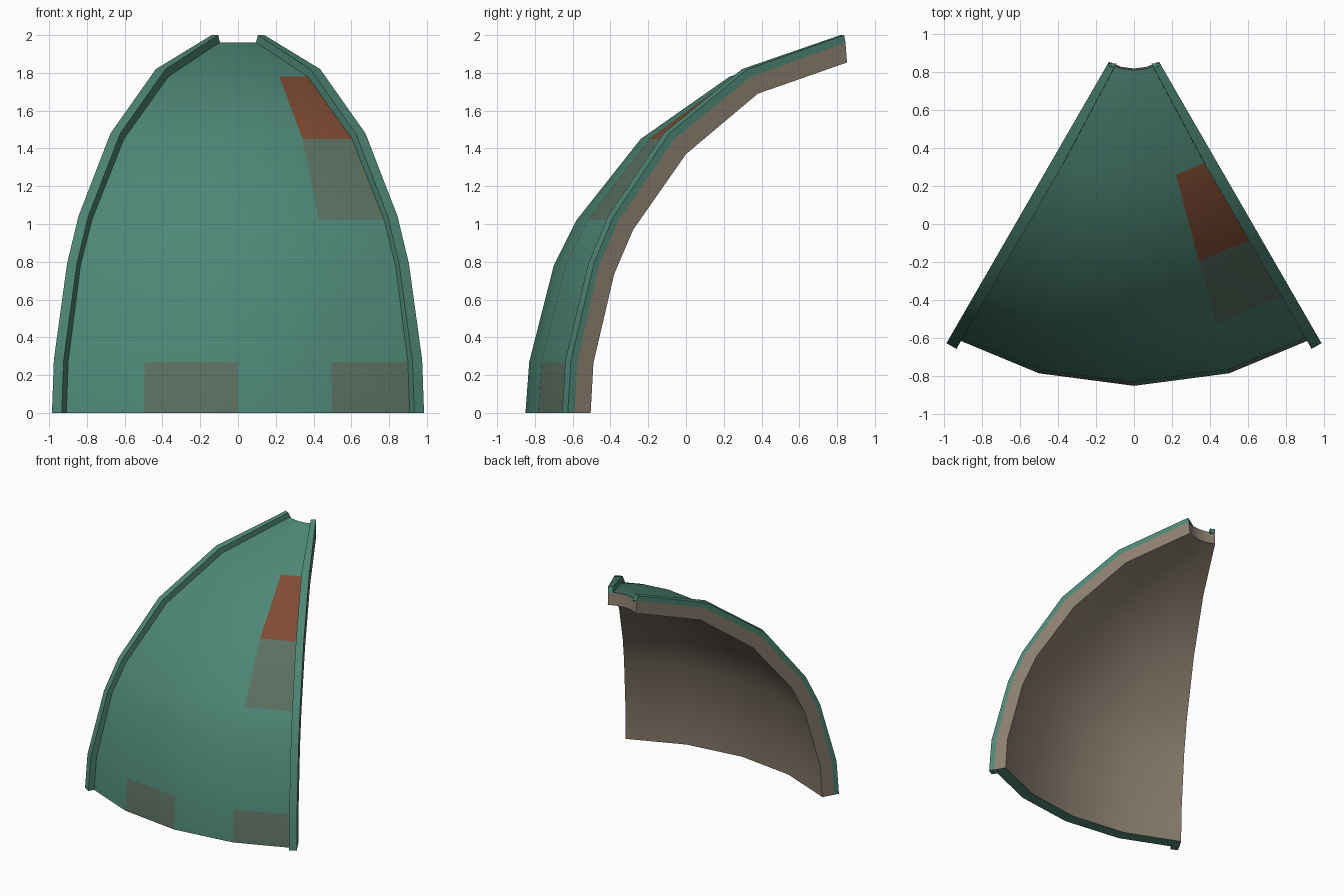
import bpy, bmesh, math

if "Cube" in bpy.data.objects:
    bpy.data.objects.remove(bpy.data.objects["Cube"])

AXIS_Y = 1.08   # vertical axis of the whole dome
# (radius, height) profiles from the base up to the crown opening
OUTER = [(1.93, 0), (1.91, .27), (1.78, .78), (1.66, 1.02), (1.32, 1.45), (.85, 1.78), (.272, 1.96)]
INNER = [(1.83, 0), (1.813, .265), (1.686, .735), (1.57, .97), (1.247, 1.37), (.808, 1.69), (.263, 1.855)]
RIB = [(1.97, 0), (1.95, .28), (1.81, .79), (1.69, 1.04), (1.35, 1.48), (.87, 1.82), (.28, 2.0)]
ANGLES = [-30, -15, 0, 15, 30]


def material(name, rgb):
    m = bpy.data.materials.new(name)
    m.diffuse_color = (*rgb, 1)
    m.use_nodes = True
    m.node_tree.nodes["Principled BSDF"].inputs["Base Color"].default_value = m.diffuse_color
    return m


GREEN = material("dome green", (.076, .242, .181))
OLIVE = material("worn olive", (.107, .162, .122))
RUST = material("rust panel", (.21, .07, .034))
BROWN = material("lining brown", (.26, .212, .16))


def polar(radius, degrees, z, inset=0.0, side=1):
    """Point on a meridian, optionally moved sideways toward the middle."""
    a = math.radians(degrees)
    x = radius * math.sin(a) - side * inset * math.cos(a)
    y = AXIS_Y - radius * math.cos(a) - inset * math.sin(abs(a))
    return (x, y, z)


def finish(name, bm, mats):
    bmesh.ops.recalc_face_normals(bm, faces=bm.faces)
    me = bpy.data.meshes.new(name)
    bm.to_mesh(me)
    bm.free()
    ob = bpy.data.objects.new(name, me)
    bpy.context.collection.objects.link(ob)
    for m in mats:
        me.materials.append(m)
    bpy.ops.object.select_all(action='DESELECT')
    ob.select_set(True)
    bpy.context.view_layer.objects.active = ob
    bpy.ops.object.shade_smooth_by_angle(angle=math.radians(35))
    return ob


# Curved dome panel: outer skin, lining and closing edges
bm = bmesh.new()
out = [[bm.verts.new(polar(r, a, z)) for a in ANGLES] for r, z in OUTER]
inn = [[bm.verts.new(polar(r, a, z)) for a in ANGLES] for r, z in INNER]
rows, cols = len(OUTER) - 1, len(ANGLES) - 1
patches = {(0, 1): 1, (0, 3): 1, (3, 3): 1, (4, 3): 2}   # (row, column) of odd panels


def quad(a, b, c, d, mat):
    bm.faces.new((a, b, c, d)).material_index = mat


for i in range(rows):
    for j in range(cols):
        quad(out[i][j], out[i][j+1], out[i+1][j+1], out[i+1][j], patches.get((i, j), 0))
        quad(inn[i][j], inn[i+1][j], inn[i+1][j+1], inn[i][j+1], 3)
    for j in (0, cols):
        quad(out[i][j], out[i+1][j], inn[i+1][j], inn[i][j], 3)
for j in range(cols):
    quad(out[0][j], inn[0][j], inn[0][j+1], out[0][j+1], 0)
    quad(out[-1][j], out[-1][j+1], inn[-1][j+1], inn[-1][j], 3)
finish("dome_panel", bm, [GREEN, OLIVE, RUST, BROWN])

# Raised ribs along both side edges
for side, name in ((-1, "left_edge_rib"), (1, "right_edge_rib")):
    bm = bmesh.new()
    rings = []
    for i, ((rs, zs), (rt, zt)) in enumerate(zip(OUTER, RIB)):
        w = .04 if i == rows else .06
        sink = 0 if i == 0 else .015
        ring = [polar(rs, 30 * side, zs),
                polar(rt, 30 * side, zt),
                polar(rt, 30 * side, zt, w, side),
                polar(rs - .02, 30 * side, zs - sink, w, side)]
        rings.append([bm.verts.new(p) for p in ring])
    for lo, hi in zip(rings, rings[1:]):
        for k in range(4):
            n = (k + 1) % 4
            bm.faces.new((lo[k], lo[n], hi[n], hi[k]))
    bm.faces.new(rings[0])
    bm.faces.new(rings[-1])
    finish(name, bm, [GREEN])
